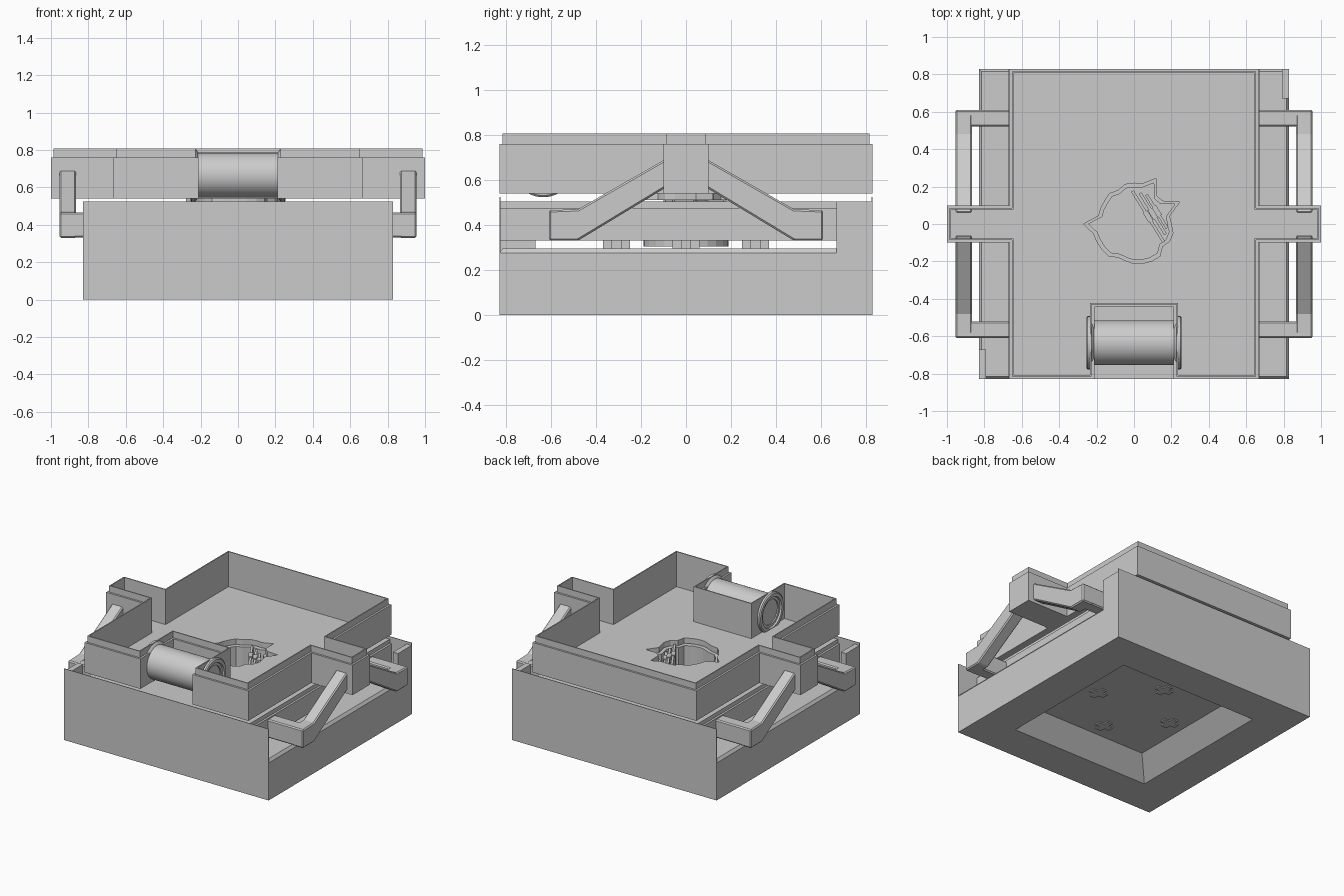
import bpy, bmesh, math, random
from mathutils import Matrix

if "Cube" in bpy.data.objects:
    bpy.data.objects.remove(bpy.data.objects["Cube"])
random.seed(4)

YZ_TO_X = Matrix(((0, 0, 1, 0), (1, 0, 0, 0), (0, 1, 0, 0), (0, 0, 0, 1)))


def add(name, me):
    ob = bpy.data.objects.new(name, me)
    bpy.context.collection.objects.link(ob)
    return ob


def plate(name, loops, z0, z1, matrix=None, bevel=0):
    """Extrude a flat outline (extra loops are holes) from z0 to z1."""
    cu = bpy.data.curves.new(name, 'CURVE')
    cu.dimensions, cu.fill_mode, cu.extrude = '2D', 'BOTH', (z1 - z0) / 2
    for loop in loops:
        sp = cu.splines.new('POLY')
        sp.points.add(len(loop) - 1)
        for p, (x, y) in zip(sp.points, loop):
            p.co = (x, y, 0, 1)
        sp.use_cyclic_u = True
    tmp = add(name + "_curve", cu)
    dg = bpy.context.evaluated_depsgraph_get()
    dg.update()
    me = bpy.data.meshes.new_from_object(tmp.evaluated_get(dg))
    bpy.data.objects.remove(tmp)
    me.transform(Matrix.Translation((0, 0, (z0 + z1) / 2)))
    if matrix:
        me.transform(matrix)
    bm = bmesh.new()
    bm.from_mesh(me)
    bmesh.ops.remove_doubles(bm, verts=bm.verts, dist=1e-5)
    bmesh.ops.dissolve_limit(bm, angle_limit=0.01, verts=bm.verts, edges=bm.edges)
    bmesh.ops.recalc_face_normals(bm, faces=bm.faces)
    for f in bm.faces:
        f.smooth = False
    bm.to_mesh(me)
    bm.free()
    ob = add(name, me)
    if bevel:
        m = ob.modifiers.new("bevel", 'BEVEL')
        m.width, m.segments = bevel, 1
    return ob


def rect(x0, x1, y0, y1):
    return [(x0, y0), (x1, y0), (x1, y1), (x0, y1)]


def loft(name, rings, close=False):
    """Skin a list of equal-length 3D rings; cap the ends or join them."""
    bm = bmesh.new()
    vs = [[bm.verts.new(p) for p in r] for r in rings]
    n = len(rings[0])
    pairs = list(zip(vs, vs[1:])) + ([(vs[-1], vs[0])] if close else [])
    for a, b in pairs:
        for i in range(n):
            j = (i + 1) % n
            bm.faces.new((a[i], a[j], b[j], b[i]))
    if not close:
        bm.faces.new(vs[0])
        bm.faces.new(vs[-1])
    bmesh.ops.recalc_face_normals(bm, faces=bm.faces)
    me = bpy.data.meshes.new(name)
    bm.to_mesh(me)
    bm.free()
    return add(name, me)


def tray(d):
    """Tray outline with side lugs and front notch, inset by d."""
    a, b, e, c, n, m = .665 - d, .83 - d, 1 - d, .1 - d, .212 + d, -.445 + d
    return [(n, -b), (a, -b), (a, -c), (e, -c), (e, c), (a, c), (a, b), (-a, b),
            (-a, c), (-e, c), (-e, -c), (-a, -c), (-a, -b), (-n, -b), (-n, m), (n, m)]


# base block with chamfered top and tapered recess underneath
sections = [(.43, .13), (.56, 0), (.83, 0), (.83, .275), (.815, .295)]
loft("base_block", [[(x, y, z) for x, y in rect(-h, h, -h, h)] for h, z in sections])

# thin end walls and their corner posts
for s, tag in ((-1, "front"), (1, "back")):
    y = sorted((s * .83, s * .826))
    plate(tag + "_wall", [rect(-.83, .83, *y)], 0, .524)
    plate(tag + "_corner_post", [rect(*sorted((s * .79, s * .83)), *sorted((s * .67, s * .828)))], 0, .505)

# cross-shaped studs and hub joining base and deck
w, t = .06, .022
cross = [(w, -t), (w, t), (t, t), (t, w), (-t, w), (-t, t),
         (-w, t), (-w, -t), (-t, -t), (-t, -w), (t, -w), (t, -t)]
cross = cross[:10] + [(t, -w), (t, -t)]
for x, y in ((.31, 0), (-.31, 0), (0, .31), (0, -.31)):
    plate("cross_stud", [[(x + u, y + v) for u, v in cross]], .122, .335)
circle = [(.19 * math.cos(i * math.pi / 12), .19 * math.sin(i * math.pi / 12)) for i in range(24)]
plate("deck_hub", [circle], .305, .335)

# ragged hole shared by the deck, floor and torn rim
hole = []
for i in range(28):
    a = i * math.tau / 28
    r = .205 + random.uniform(-.015, .02)
    if i in (2, 5, 14):
        r = .27
    hole.append((r * math.cos(a), r * math.sin(a)))


def scaled(f):
    return [(x * f, y * f) for x, y in hole]


# middle deck, stepped
plate("deck_bottom", [rect(-.67, .67, -.825, .825)], .33, .36)
plate("deck_body", [rect(-.67, .67, -.825, .825), scaled(.9)], .36, .475)
plate("deck_step", [rect(-.655, .655, -.825, .825), scaled(.9)], .475, .505)

# diagonal bars seen through the hole
for k, (off, top) in enumerate(((0, .53), (.03, .515), (.055, .5))):
    m = Matrix.Translation((.075 + off * .85, .04 + off * .5, 0)) @ Matrix.Rotation(-1.02, 4, 'Z')
    plate("inner_bar", [rect(-.16 + off, .16 - off, -.008, .008)], .36, top, m)
    plate("inner_bar_block", [rect(-.03, .03, -.014, .014)], .36, top + .008, m)

# tray: floor, walls and raised lip
plate("tray_floor", [tray(.005), hole], .54, .55)
plate("torn_rim", [scaled(1.03), hole], .51, .545)
plate("tray_wall", [tray(0), tray(.022)], .54, .76)
plate("tray_lip", [tray(.014), tray(.022)], .76, .807)

# support arms down from the side lugs to the deck
profile = [(.06, .705), (.105, .685), (.48, .47), (.61, .465), (.61, .33), (.48, .33), (.1, .56), (.06, .58)]
for sx in (-1, 1):
    for sy in (-1, 1):
        xs = sorted((sx * .865, sx * .955))
        plate("support_arm", [[(sy * y, z) for y, z in profile]], *xs, YZ_TO_X, .008)
        plate("arm_foot", [rect(*sorted((sx * .66, sx * .955)), *sorted((sy * .52, sy * .61)))], .332, .466, None, .008)

# hollow roller with end flanges in the front notch
half = [(.213, .12), (.222, .135), (.23, .142), (.248, .142), (.255, .134), (.255, .112), (.243, .108), (.243, .09)]
prof = [(-x, r) for x, r in reversed(half)] + half
N = 48
roller = loft("roller", [[(x, -.635 + r * math.cos(i * math.tau / N), .665 + r * math.sin(i * math.tau / N))
                          for i in range(N)] for x, r in prof], close=True)
bpy.context.view_layer.objects.active = roller
roller.select_set(True)
bpy.ops.object.shade_smooth_by_angle(angle=math.radians(30))
